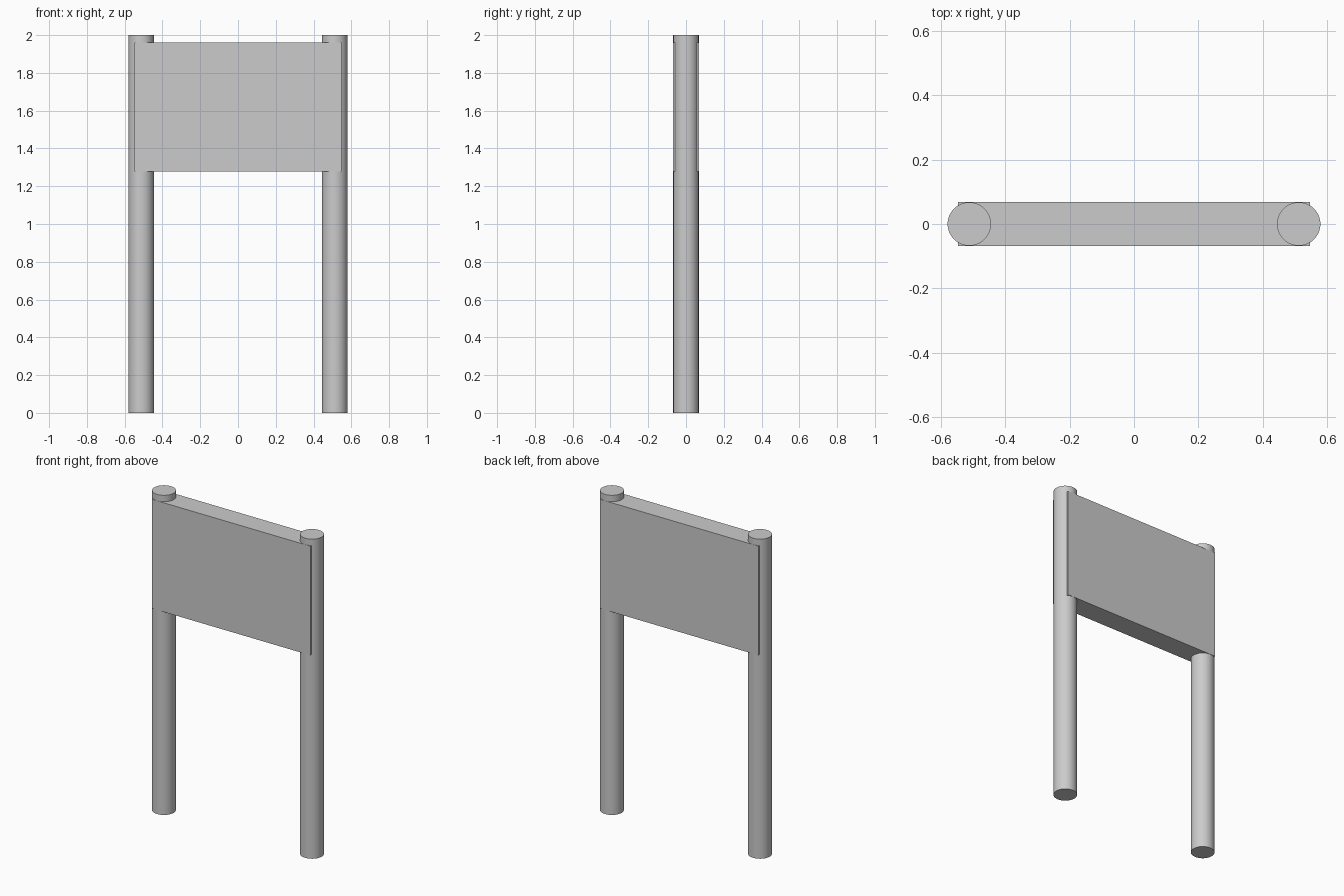
import bpy
import math

cube = bpy.data.objects.get("Cube")
if cube:
    bpy.data.objects.remove(cube, do_unlink=True)

# Plain grey finish
grey = bpy.data.materials.new("light grey")
grey.use_nodes = True
colour = (0.6, 0.6, 0.6, 1.0)
grey.diffuse_color = colour
grey.node_tree.nodes["Principled BSDF"].inputs["Base Color"].default_value = colour

HEIGHT = 2.0
POST_RADIUS = 0.0675
POST_X = 0.5125
PANEL_BOTTOM, PANEL_TOP = 1.277, 1.96
PANEL_HALF_WIDTH = 0.548

# Two round posts
for name, side in (("left_post", 1), ("right_post", -1)):
    bpy.ops.mesh.primitive_cylinder_add(
        vertices=64, radius=POST_RADIUS, depth=HEIGHT,
        location=(side * POST_X, 0, HEIGHT / 2))
    post = bpy.context.object
    post.name = name
    post.data.materials.append(grey)
    bpy.ops.object.shade_smooth_by_angle(angle=math.radians(30))

# Board spanning the posts, its faces just proud of them
bpy.ops.mesh.primitive_cube_add(
    size=1, location=(0, 0, (PANEL_BOTTOM + PANEL_TOP) / 2))
panel = bpy.context.object
panel.name = "sign_panel"
panel.scale = (2 * PANEL_HALF_WIDTH, 2 * POST_RADIUS + 0.001,
               PANEL_TOP - PANEL_BOTTOM)
bpy.ops.object.transform_apply(location=False, rotation=False, scale=True)
panel.data.materials.append(grey)
